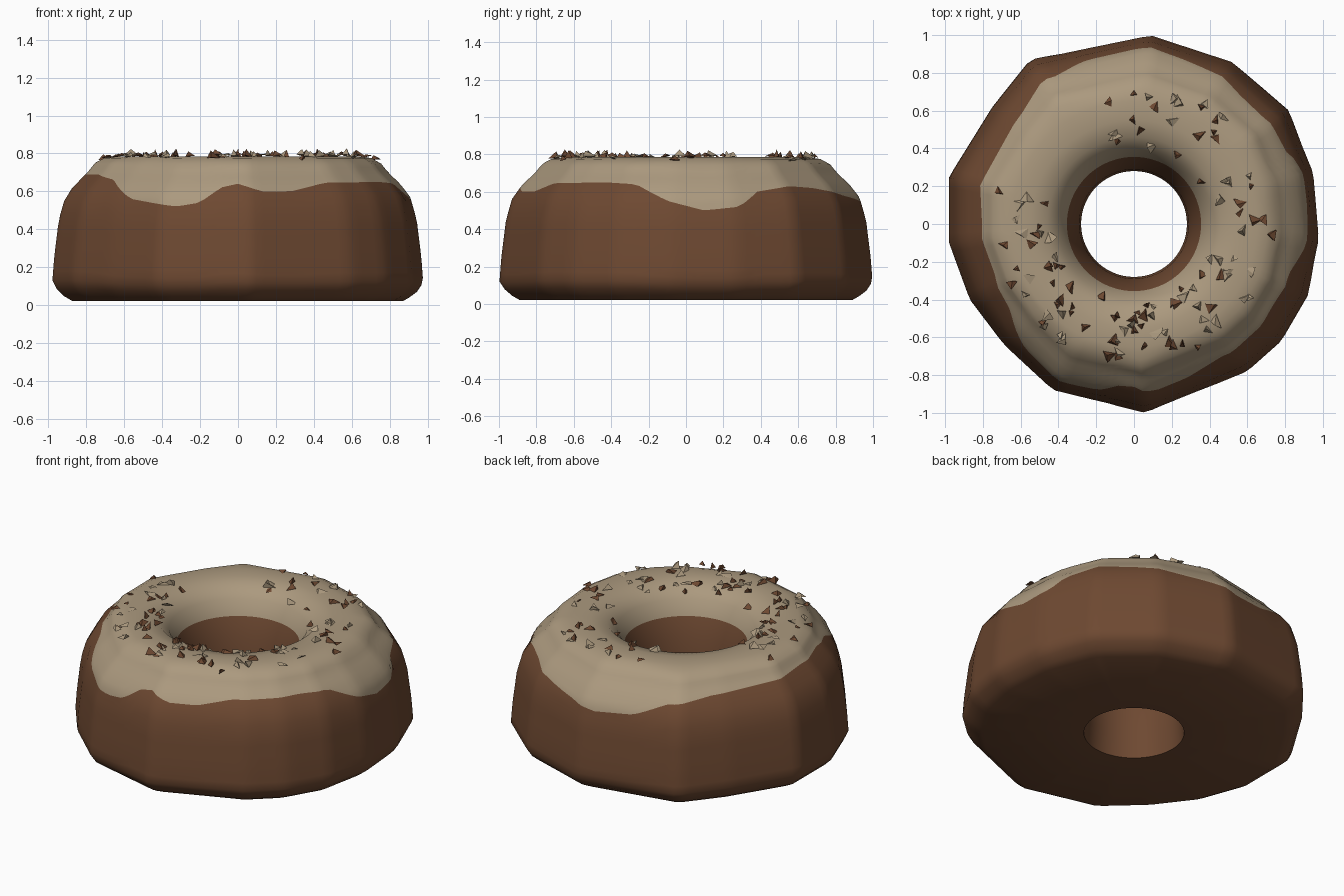
import bpy, math, random
from mathutils import Vector

if "Cube" in bpy.data.objects:
    bpy.data.objects.remove(bpy.data.objects["Cube"])

random.seed(7)

def material(name, col):
    m = bpy.data.materials.new(name)
    m.diffuse_color = (*col, 1)
    m.use_nodes = True
    m.node_tree.nodes["Principled BSDF"].inputs["Base Color"].default_value = m.diffuse_color
    return m

BROWN = material("chocolate dough", (0.155, 0.066, 0.031))
TAN = material("tan icing", (0.41, 0.32, 0.21))

def lerp_table(table, x):
    for (a, va), (b, vb) in zip(table, table[1:]):
        if x <= b:
            return va + (vb - va) * max(0, (x - a) / (b - a))
    return table[-1][1]

# Irregular many-sided outline of the ring, seen from above
OUTLINE = [(.98, -.08), (.95, .27), (.82, .60), (.52, .86), (.09, 1.0), (-.55, .87),
           (-.75, .62), (-.98, .25), (-.98, -.10), (-.87, -.40), (-.68, -.65),
           (-.43, -.88), (.06, -1.0), (.60, -.78), (.78, -.62), (.92, -.38)]

def outline_radius(t):
    d = Vector((math.cos(t), math.sin(t)))
    for i, p in enumerate(OUTLINE):
        a, b = Vector(p), Vector(OUTLINE[(i + 1) % len(OUTLINE)])
        if a.cross(d) >= -1e-9 and d.cross(b) >= -1e-9 and d.dot(a) > 0:
            return a.cross(b) / d.cross(b - a)
    return 0.98

# Outer wall: height -> radius; icing edge: angle -> height
WALL = [(.02, .89), (.06, .96), (.12, 1.0), (.25, .99), (.45, .965), (.57, .93),
        (.64, .875), (.70, .81), (.75, .77), (.775, .72)]
DRIP = [(-180, .69), (-160, .69), (-145, .66), (-130, .56), (-111, .52), (-103, .54),
        (-96, .62), (-90, .64), (-82, .60), (-71, .60), (-57, .645), (-30, .65), (-18, .64),
        (-6, .55), (6, .50), (18, .52), (25, .60), (38, .63), (50, .62), (68, .58),
        (80, .56), (90, .53), (105, .55), (118, .63), (135, .66), (150, .67), (180, .69)]
# Top and hole: (radius, height)
TOP = [(.65, .785), (.55, .785), (.46, .765), (.40, .71), (.355, .62)]
HOLE = [(.315, .50), (.29, .35), (.28, .18), (.29, .02)]
N, LOW, HIGH = 128, 12, 8

# Ring cake: each column of points follows the wavy icing edge
verts, faces, tan_face = [], [], []
for i in range(N):
    t = 2 * math.pi * i / N - math.pi
    edge = lerp_table(DRIP, math.degrees(t))
    scale = outline_radius(t)
    col = []
    for z in [.02 + (edge - .02) * (k / LOW) ** 1.3 for k in range(LOW)] + \
             [edge + (.775 - edge) * k / HIGH for k in range(HIGH + 1)]:
        col.append((lerp_table(WALL, z) * scale, z))
    col += TOP + HOLE
    verts += [(r * math.cos(t), r * math.sin(t), z) for r, z in col]
R = len(col)
for i in range(N):
    for j in range(R):
        a, b = i * R, (i + 1) % N * R
        k = (j + 1) % R
        faces.append((a + j, b + j, b + k, a + k))
        tan_face.append(LOW <= j < LOW + HIGH + len(TOP))

def build(name, verts, faces, mats):
    me = bpy.data.meshes.new(name)
    me.from_pydata(verts, [], faces)
    for m in mats:
        me.materials.append(m)
    ob = bpy.data.objects.new(name, me)
    bpy.context.collection.objects.link(ob)
    return ob

ring = build("iced_ring_cake", verts, faces, [BROWN, TAN])
for p, is_tan in zip(ring.data.polygons, tan_face):
    p.material_index = int(is_tan)
bpy.context.view_layer.objects.active = ring
ring.select_set(True)
bpy.ops.object.shade_smooth_by_angle(angle=math.radians(40))

# Chopped topping: small flat shards strewn over the icing
SURFACE = [(.40, .71), (.46, .765), (.55, .785), (.65, .785), (.72, .775), (.78, .74)]

def shards(name, count, mat, size):
    vs, fs = [], []
    while len(fs) < count * 4:
        t, r = random.uniform(-math.pi, math.pi), random.uniform(.42, .74)
        if 1.8 < t < 2.9:          # bare patch at the back left
            continue
        c = Vector((r * math.cos(t), r * math.sin(t), lerp_table(SURFACE, r)))
        s, a = size * random.uniform(.6, 1.3), random.uniform(0, 6.28)
        n = len(vs)
        for k in range(3):
            w = a + k * 2.09 + random.uniform(-.5, .5)
            vs.append(c + Vector((s * math.cos(w), s * math.sin(w), random.uniform(-.004, .012))))
        vs.append(c + Vector((random.uniform(-s, s) * .6, random.uniform(-s, s) * .6,
                              random.uniform(.012, .042))))
        fs += [(n, n + 2, n + 1), (n, n + 1, n + 3), (n + 1, n + 2, n + 3), (n + 2, n, n + 3)]
    build(name, vs, fs, [mat])

shards("chocolate_crumbs", 62, BROWN, .030)
shards("nut_crumbs", 50, TAN, .034)
